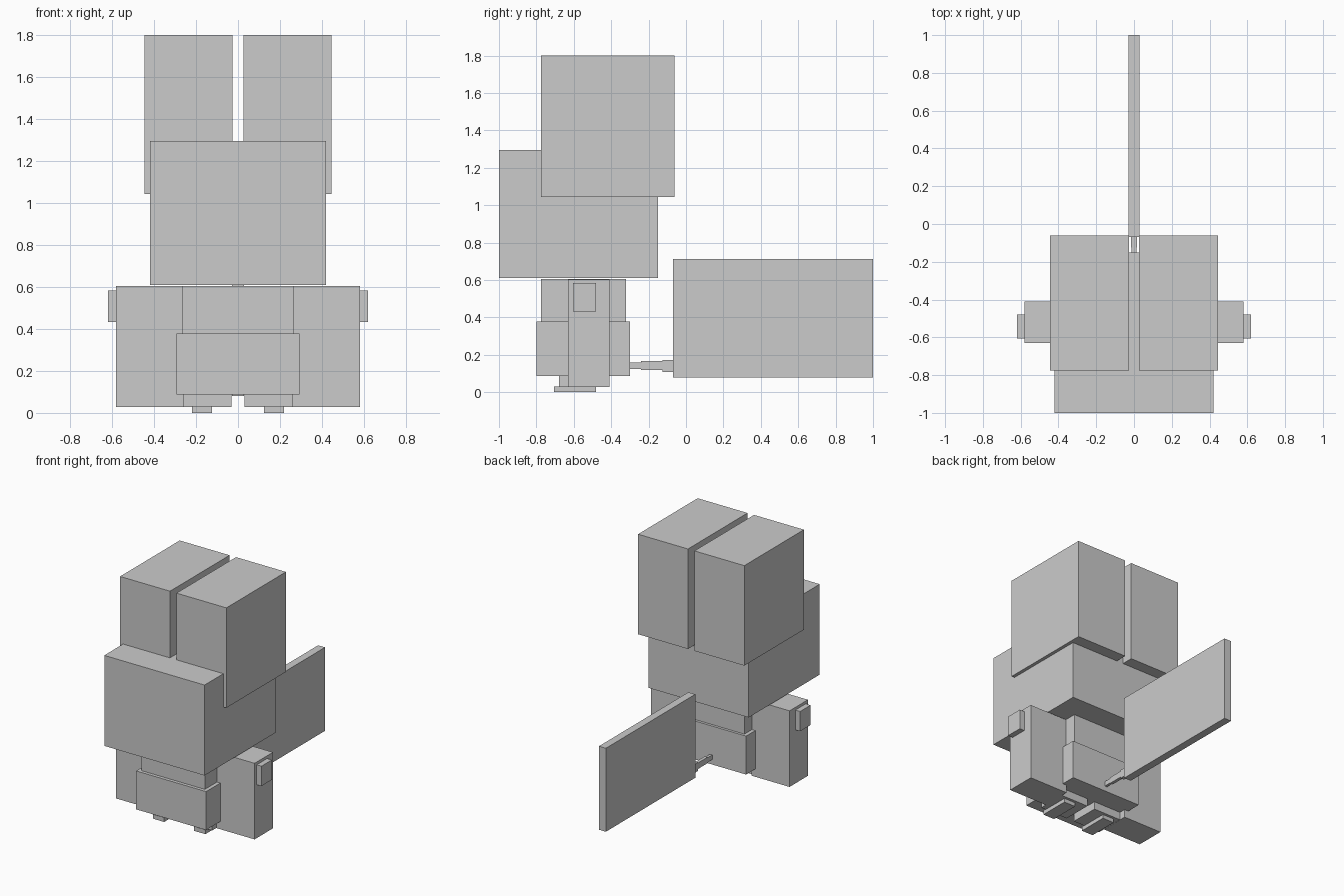
import bpy
import bmesh
from mathutils import Vector

# Remove the default cube only
default_cube = bpy.data.objects.get("Cube")
if default_cube:
    bpy.data.objects.remove(default_cube, do_unlink=True)

# Single plain material
GREY = (0.6, 0.6, 0.6, 1.0)
grey = bpy.data.materials.new("light grey")
grey.use_nodes = True
grey.diffuse_color = GREY
bsdf = next(n for n in grey.node_tree.nodes if n.type == 'BSDF_PRINCIPLED')
bsdf.inputs["Base Color"].default_value = GREY


def box(name, x, y, z):
    """Flat-shaded block spanning the given (min, max) ranges."""
    low, high = (Vector(corner) for corner in zip(x, y, z))
    bm = bmesh.new()
    bmesh.ops.create_cube(bm, size=1)
    bmesh.ops.scale(bm, vec=high - low, verts=bm.verts)
    mesh = bpy.data.meshes.new(name)
    bm.to_mesh(mesh)
    bm.free()
    mesh.materials.append(grey)
    obj = bpy.data.objects.new(name, mesh)
    obj.location = (low + high) / 2
    bpy.context.collection.objects.link(obj)
    return obj


def centred(name, half, y, z):
    """Block symmetric about the middle plane."""
    return box(name, (-half, half), y, z)


def pair(name, x, y, z):
    """Matching blocks on the left (+x) and right (-x)."""
    box("left_" + name, x, y, z)
    box("right_" + name, (-x[1], -x[0]), y, z)


# Head and big ears
centred("head", 0.42, (-1.0, -0.15), (0.61, 1.295))
pair("ear", (0.027, 0.445), (-0.775, -0.062), (1.043, 1.80))

# Body: chest and wider belly
centred("chest", 0.265, (-0.775, -0.32), (0.36, 0.605))
centred("belly", 0.293, (-0.80, -0.30), (0.087, 0.378))

# Arms with raised outer pads
pair("arm", (0.26, 0.58), (-0.63, -0.41), (0.028, 0.604))
pair("arm_pad", (0.57, 0.62), (-0.605, -0.48), (0.433, 0.583))

# Legs and feet
pair("leg", (0.032, 0.26), (-0.68, -0.46), (0.029, 0.20))
pair("foot", (0.125, 0.22), (-0.705, -0.48), (0.0, 0.032))

# Tail: stepped stem and thin upright panel
centred("tail_stem_base", 0.010, (-0.31, -0.235), (0.125, 0.160))
centred("tail_stem_middle", 0.012, (-0.24, -0.12), (0.120, 0.166))
centred("tail_stem_end", 0.015, (-0.125, -0.06), (0.108, 0.172))
centred("tail_panel", 0.029, (-0.07, 1.0), (0.08, 0.712))
